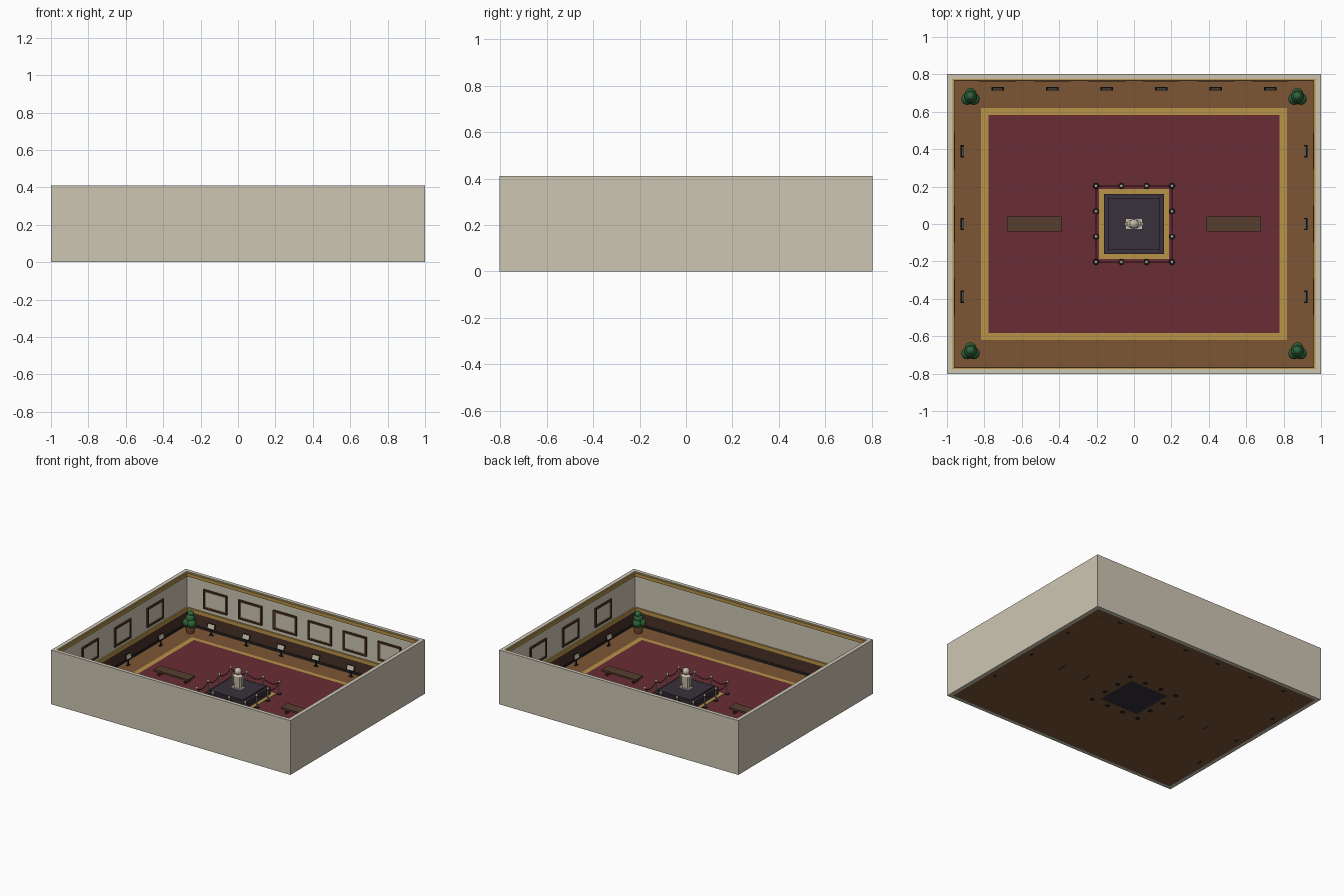
import bpy, math
from mathutils import Matrix, Vector

if "Cube" in bpy.data.objects:
    bpy.data.objects.remove(bpy.data.objects["Cube"])


def material(name, r, g, b):
    lin = [((c / 255 + 0.055) / 1.055) ** 2.4 for c in (r, g, b)] + [1]
    m = bpy.data.materials.new(name)
    m.use_nodes = True
    m.diffuse_color = lin
    m.node_tree.nodes["Principled BSDF"].inputs["Base Color"].default_value = lin
    return m


PLASTER = material("plaster", 206, 198, 180)
WOOD = material("floor_wood", 124, 86, 52)
RED = material("carpet_red", 106, 44, 53)
GOLD = material("gold", 184, 147, 72)
CHARCOAL = material("charcoal", 56, 49, 60)
DARK = material("dark_wood", 72, 48, 37)
BENCH = material("bench_wood", 86, 62, 46)
GREEN = material("leaf_green", 46, 100, 58)
BLACK = material("black_metal", 34, 32, 35)
STONE = material("pale_stone", 196, 187, 168)

HX, HY, HZ = 1.0, 0.803, 0.41      # outer half sizes and wall height
IX, IY = 0.97, 0.775               # inner half sizes


def finish(name, mat, smooth=False):
    o = bpy.context.object
    o.name = name
    o.data.materials.append(mat)
    if smooth:
        bpy.ops.object.shade_smooth_by_angle()
    return o


def box(name, loc, size, mat, base=Matrix(), tilt=0):
    bpy.ops.mesh.primitive_cube_add(size=1)
    o = finish(name, mat)
    o.matrix_world = (base @ Matrix.Translation(loc) @ Matrix.Rotation(tilt, 4, "X")
                      @ Matrix.Diagonal((*size, 1)))
    return o


def slab(name, hx, hy, z0, z1, mat):
    return box(name, (0, 0, (z0 + z1) / 2), (2 * hx, 2 * hy, z1 - z0), mat)


def cone(name, loc, r0, r1, z0, z1, mat, sides=12, scale=(1, 1)):
    bpy.ops.mesh.primitive_cone_add(vertices=sides, radius1=r0, radius2=r1, depth=z1 - z0,
                                    location=(loc[0], loc[1], (z0 + z1) / 2))
    o = finish(name, mat, True)
    o.scale = (*scale, 1)
    return o


def ball(name, loc, r, mat, scale=(1, 1, 1)):
    bpy.ops.mesh.primitive_uv_sphere_add(segments=14, ring_count=9, radius=r, location=loc)
    finish(name, mat, True).scale = scale


def ring(name, hx, hy, depth, z0, z1, mat):
    """Band running round the room, its outer side at hx, hy."""
    z, h = (z0 + z1) / 2, z1 - z0
    for s in (-1, 1):
        box(name, (0, s * (hy - depth / 2), z), (2 * hx, depth, h), mat)
        box(name, (s * (hx - depth / 2), 0, z), (depth, 2 * (hy - depth), h), mat)


# Room shell: walls, floor and wall trim
for s in (-1, 1):
    box("wall", (0, s * (HY + IY) / 2, HZ / 2), (2 * HX, HY - IY, HZ), PLASTER)
    box("wall", (s * (HX + IX) / 2, 0, HZ / 2), (HX - IX, 2 * IY, HZ), PLASTER)
slab("floor", IX, IY, 0.001, 0.01, WOOD)
ring("wainscot", IX, IY, 0.006, 0.01, 0.115, DARK)
ring("baseboard", IX, IY, 0.009, 0.01, 0.027, BLACK)
ring("chair_rail", IX, IY, 0.011, 0.115, 0.142, GOLD)
ring("crown_moulding", IX, IY, 0.009, 0.378, 0.403, GOLD)

# Carpet
slab("carpet_border", 0.818, 0.62, 0.01, 0.012, GOLD)
slab("carpet", 0.777, 0.584, 0.012, 0.015, RED)

# Pedestal
slab("pedestal_border", 0.188, 0.188, 0.015, 0.019, GOLD)
slab("pedestal_base", 0.16, 0.16, 0, 0.072, CHARCOAL)
slab("pedestal_top", 0.139, 0.139, 0.072, 0.083, CHARCOAL)

# Statue
box("statue_foot", (0, 0, 0.087), (0.085, 0.055, 0.008), STONE)
cone("statue_body", (0, 0), 0.032, 0.038, 0.09, 0.175, STONE, 8, (1, 0.68))
ball("statue_shoulders", (0, 0, 0.175), 0.038, STONE, (1, 0.68, 0.35))
for s in (-1, 1):
    cone("statue_arm", (s * 0.041, 0), 0.008, 0.01, 0.115, 0.175, STONE, 8)
cone("statue_neck", (0, 0), 0.012, 0.011, 0.18, 0.195, STONE)
ball("statue_head", (0, 0, 0.21), 0.026, STONE)

# Rope barrier: posts around the pedestal, joined by sagging ropes
E = 0.203
t = [-E, -E / 3, E / 3]
posts = ([(v, -E) for v in t] + [(E, v) for v in t]
         + [(-v, E) for v in t] + [(-E, -v) for v in t])
for i, p in enumerate(posts):
    cone("post_base", p, 0.019, 0.015, 0, 0.021, BLACK, 16)
    cone("post", p, 0.005, 0.005, 0.02, 0.106, STONE, 8)
    ball("post_knob", (*p, 0.109), 0.009, STONE)
    a, b = Vector((*p, 0.1)), Vector((*posts[(i + 1) % len(posts)], 0.1))
    c = bpy.data.curves.new("rope", "CURVE")
    c.dimensions = "3D"
    c.bevel_depth = 0.0035
    c.bevel_resolution = 1
    sp = c.splines.new("POLY")
    sp.points.add(8)
    for k, pt in enumerate(sp.points):
        u = k / 8
        q = a.lerp(b, u) - Vector((0, 0, 0.1 * u * (1 - u)))
        pt.co = (*q, 1)
    c.materials.append(RED)
    bpy.context.collection.objects.link(bpy.data.objects.new("rope", c))

# Benches
for s in (-1, 1):
    box("bench_seat", (s * 0.533, 0, 0.05), (0.29, 0.08, 0.014), BENCH)
    for d in (-0.11, 0.11):
        box("bench_leg", (s * 0.533 + d, 0, 0.022), (0.014, 0.066, 0.044), DARK)

# Potted plants in the corners
for x in (-0.874, 0.874):
    for y in (-0.68, 0.68):
        cone("plant_pot", (x, y), 0.024, 0.034, 0, 0.05, WOOD)
        cone("pot_rim", (x, y), 0.037, 0.037, 0.045, 0.056, WOOD)
        cone("plant_stem", (x, y), 0.006, 0.006, 0.05, 0.08, DARK, 6)
        for dx, dy in ((-0.018, -0.012), (0.018, -0.012), (0, 0.016)):
            ball("foliage_low", (x + dx, y + dy, 0.086), 0.032, GREEN)
        ball("foliage_middle", (x, y, 0.12), 0.034, GREEN)
        ball("foliage_top", (x, y + 0.004, 0.15), 0.024, GREEN)


# Pictures and label stands, built facing -y and turned to each wall
def exhibit(base):
    w, h, z, b = 0.196, 0.145, 0.242, 0.013
    box("picture_canvas", (0, -0.003, z), (w - b, h - b, 0.006)[:1] + (0.006, h - b), PLASTER, base)
    for s in (-1, 1):
        box("picture_frame", (s * (w - b) / 2, -0.006, z), (b, 0.012, h), DARK, base)
        box("picture_frame", (0, -0.006, z + s * (h - b) / 2), (w - 2 * b, 0.012, b), DARK, base)
        box("frame_lip", (s * (w / 2 - b - 0.002), -0.004, z), (0.004, 0.008, h - 2 * b), GOLD, base)
        box("frame_lip", (0, -0.004, z + s * (h / 2 - b - 0.002)), (w - 2 * b, 0.008, 0.004), GOLD, base)
    y = -0.052
    box("stand_foot", (0, y, 0.007), (0.03, 0.016, 0.014), BLACK, base)
    box("stand_post", (0, y, 0.035), (0.008, 0.008, 0.06), BLACK, base)
    box("label_board", (0, y, 0.076), (0.066, 0.006, 0.042), BLACK, base, -0.3)
    box("label_card", (0, y - 0.003, 0.077), (0.052, 0.004, 0.03), STONE, base, -0.3)


for i in range(6):
    exhibit(Matrix.Translation(((i - 2.5) * 0.2915, IY, 0)))
for s in (-1, 1):
    for y in (-0.389, 0, 0.389):
        exhibit(Matrix.Translation((s * IX, y, 0)) @ Matrix.Rotation(-s * math.pi / 2, 4, "Z"))
